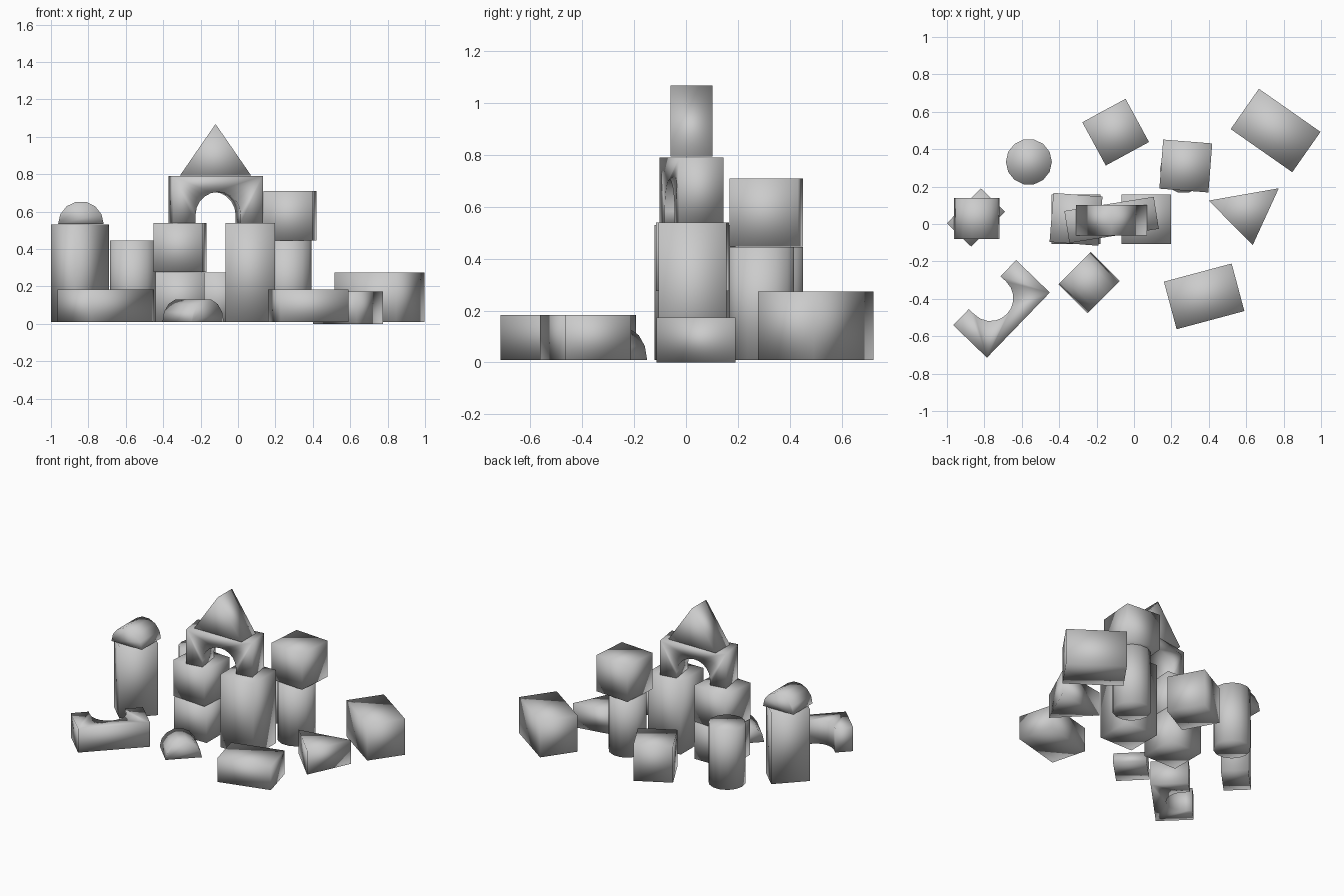
import bpy, bmesh
from math import radians, sin, cos, pi
from mathutils import Matrix

old = bpy.data.objects.get("Cube")
if old:
    bpy.data.objects.remove(old)

grey = bpy.data.materials.new("block_grey")
grey.use_nodes = True
GREY = (0.6, 0.6, 0.6, 1)
grey.diffuse_color = GREY
grey.node_tree.nodes["Principled BSDF"].inputs["Base Color"].default_value = GREY


def arc(radius, segments, height=0.0):
    """Half circle points from +x over the top to -x."""
    angles = [pi * i / segments for i in range(segments + 1)]
    return [(radius * cos(a), height + radius * sin(a)) for a in angles]


def prism(name, profile, depth, place, angle=0, lying=False):
    """Extrude a profile; upright stands in xz, lying is flat on the floor."""
    bm = bmesh.new()
    face = bm.faces.new([bm.verts.new((x, y, 0)) for x, y in profile])
    new = bmesh.ops.extrude_face_region(bm, geom=[face])["geom"]
    bmesh.ops.translate(bm, vec=(0, 0, depth),
                        verts=[v for v in new if isinstance(v, bmesh.types.BMVert)])
    if not lying:
        bmesh.ops.translate(bm, vec=(0, 0, -depth / 2), verts=bm.verts)
        bmesh.ops.rotate(bm, matrix=Matrix.Rotation(pi / 2, 3, 'X'), verts=bm.verts)
    bmesh.ops.recalc_face_normals(bm, faces=bm.faces)
    for f in bm.faces:
        f.smooth = True
    mesh = bpy.data.meshes.new(name)
    bm.to_mesh(mesh)
    bm.free()
    mesh.materials.append(grey)
    obj = bpy.data.objects.new(name, mesh)
    obj.location = place
    obj.rotation_euler.z = radians(angle)
    bpy.context.collection.objects.link(obj)
    return obj


def box(name, width, depth, height, place, angle=0):
    w, d = width / 2, depth / 2
    return prism(name, [(-w, -d), (w, -d), (w, d), (-w, d)], height, place, angle, True)


def cylinder(name, radius, height, place, sides=14):
    ring = [(radius * cos(2 * pi * i / sides), radius * sin(2 * pi * i / sides))
            for i in range(sides)]
    return prism(name, ring, height, place, lying=True)


# Shared toy block profiles
FLOOR = 0.01
CUBE = 0.263
THICK = 0.173
ARCH = ([(-0.242, 0), (-0.242, 0.25), (0.242, 0.25), (0.242, 0), (0.122, 0)]
        + arc(0.122, 10, 0.043) + [(-0.122, 0)])
ROOF = [(-0.19, 0), (0.19, 0), (0, 0.275)]
DOME = arc(0.122, 7)

# Central gateway
box("gate_lower_cube", CUBE, CUBE, CUBE, (-0.31, 0.025, FLOOR))
box("gate_upper_cube", CUBE, CUBE, CUBE, (-0.31, 0.025, 0.276), -4.5)
box("gate_pillar", CUBE, CUBE, 0.53, (0.065, 0.025, FLOOR))
prism("gate_arch", ARCH, THICK, (-0.12, 0.022, 0.54), 9)
prism("gate_roof", ROOF, 0.163, (-0.12, 0.021, 0.793))

# Domed tower on the -x side
box("tower_pillar", 0.26, 0.18, 0.52, (-0.845, 0.035, FLOOR), 46)
prism("tower_dome", DOME, 0.22, (-0.84, 0.03, 0.533))

# Cube balanced on a column
cylinder("back_column", 0.127, 0.435, (0.265, 0.292, FLOOR))
box("column_cube", CUBE, CUBE, CUBE, (0.277, 0.31, 0.446), -4.5)

# Loose blocks around the gateway
cylinder("loose_column", 0.123, 0.435, (-0.562, 0.332, FLOOR))
box("loose_cube", CUBE, CUBE, CUBE, (-0.098, 0.491, FLOOR), 28.5)
box("large_block", 0.402, CUBE, CUBE, (0.757, 0.5, FLOOR), -35)
box("flat_block", 0.375, CUBE, THICK, (0.375, -0.387, FLOOR), 15)
prism("loose_dome", DOME, 0.22, (-0.24, -0.314, FLOOR), 45)
prism("loose_roof", ROOF, THICK, (0.587, 0.158, 0), 190, True)
prism("loose_arch", ARCH, THICK, (-0.798, -0.367, FLOOR), 226, True)
